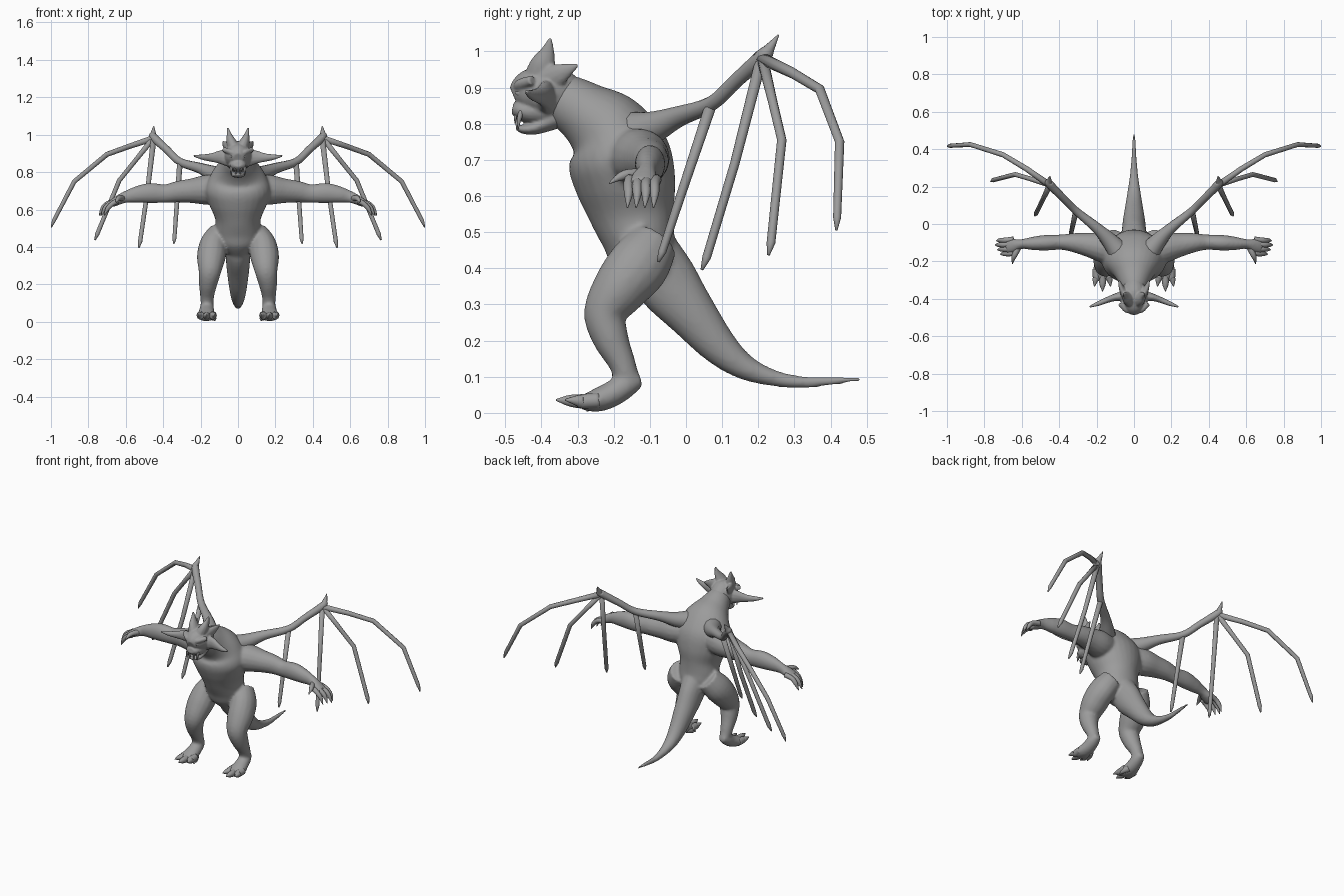
import bpy, bmesh, math
from mathutils import Vector

X, Y = Vector((1, 0, 0)), Vector((0, 1, 0))
skin = bpy.data.materials.new("grey skin")
skin.diffuse_color = (0.33, 0.33, 0.33, 1)


def spline(pts, steps):
    """Catmull-Rom through points of (x, y, z, radius, radius)."""
    out = []
    for i in range(len(pts) - 1):
        p0, p1, p2, p3 = (pts[min(max(j, 0), len(pts) - 1)] for j in range(i - 1, i + 3))
        for k in range(steps):
            t = k / steps
            out.append([0.5 * (2 * b + (c - a) * t + (2 * a - 5 * b + 4 * c - d) * t * t
                               + (3 * b - a - 3 * c + d) * t ** 3)
                        for a, b, c, d in zip(p0, p1, p2, p3)])
    return out + [list(pts[-1])]


def tube(bm, pts, side=X, s=1, sides=16, steps=5):
    """Closed tube; s = -1 builds the mirrored copy."""
    pts = [tuple(p) if len(p) == 5 else tuple(p) + (p[3],) for p in pts]
    pts = spline(pts, steps) if steps > 1 else pts
    cs = [Vector(p[:3]) for p in pts]
    rings = []
    for i, p in enumerate(pts):
        t = (cs[min(i + 1, len(cs) - 1)] - cs[max(i - 1, 0)]).normalized()
        u = (side - t * side.dot(t)).normalized()
        v = t.cross(u)
        ring = []
        for k in range(sides):
            a = 2 * math.pi * k / sides
            q = cs[i] + u * math.cos(a) * max(p[3], .001) + v * math.sin(a) * max(p[4], .001)
            ring.append(bm.verts.new((q.x * s, q.y, q.z)))
        rings.append(ring)
    faces = [bm.faces.new(rings[0][::-1]), bm.faces.new(rings[-1])]
    for a, b in zip(rings, rings[1:]):
        for k in range(sides):
            n = (k + 1) % sides
            faces.append(bm.faces.new((a[k], a[n], b[n], b[k])))
    if s < 0:
        bmesh.ops.reverse_faces(bm, faces=faces)


def finish(bm, name, voxel=0, smooth=0):
    me = bpy.data.meshes.new(name)
    bm.to_mesh(me)
    bm.free()
    me.materials.append(skin)
    ob = bpy.data.objects.new(name, me)
    bpy.context.collection.objects.link(ob)
    me.polygons.foreach_set("use_smooth", [True] * len(me.polygons))
    if voxel:
        r = ob.modifiers.new("blend", 'REMESH')
        r.mode, r.voxel_size, r.use_smooth_shade = 'VOXEL', voxel, True
        m = ob.modifiers.new("soften", 'SMOOTH')
        m.factor, m.iterations = 0.5, smooth
    return ob


# Body: torso, neck, tail, arms and legs blended together
bm = bmesh.new()
tube(bm, [(0, -.10, .36, .05, .05), (0, -.115, .42, .105, .09), (0, -.13, .48, .12, .10),
          (0, -.148, .55, .122, .118), (0, -.165, .63, .155, .138), (0, -.187, .71, .175, .143),
          (0, -.22, .78, .145, .118), (0, -.28, .83, .098, .088), (0, -.34, .865, .07, .073),
          (0, -.39, .88, .05, .05)], sides=28)
tube(bm, [(0, -.11, .46, .08, .08), (0, -.055, .365, .068, .088), (0, .015, .275, .06, .07),
          (0, .09, .185, .048, .052), (0, .16, .128, .037, .036), (0, .24, .097, .025, .023),
          (0, .32, .085, .017), (0, .40, .088, .012), (0, .484, .094, .007)], sides=20)
for s in (1, -1):
    # arm, with shoulder and forearm bulges
    tube(bm, [(.08, -.15, .71, .08), (.17, -.125, .705, .08), (.25, -.11, .70, .064, .066),
              (.32, -.10, .695, .052, .058), (.39, -.097, .685, .041, .05),
              (.47, -.10, .688, .042, .054), (.54, -.104, .68, .036, .045),
              (.60, -.107, .667, .026, .032), (.64, -.115, .65, .037, .026),
              (.68, -.12, .63, .04, .02)], Y, s)
    # leg down to the heel
    tube(bm, [(.09, -.09, .47, .07), (.13, -.13, .41, .075, .085), (.143, -.182, .345, .077, .077),
              (.15, -.223, .275, .062, .06), (.16, -.208, .205, .05, .05),
              (.165, -.178, .14, .038, .038), (.165, -.16, .085, .034, .034)], X, s)
    # foot
    tube(bm, [(.165, -.125, .092, .02), (.166, -.16, .08, .036, .034), (.168, -.205, .052, .042, .036),
              (.17, -.25, .034, .05, .032), (.17, -.295, .028, .048, .018)], X, s)
finish(bm, "body", .008, 6)

# Hands and feet: clawed digits
for s, label in ((1, "left"), (-1, "right")):
    bm = bmesh.new()
    for i in range(4):
        y = -.087 - .024 * i
        tip = (.735, .742, .73, .715)[i]
        tube(bm, [(.645, y + .004, .645, .016), (tip - .045, y, .632, .014), (tip - .018, y, .605, .012),
                  (tip, y - .003, .568, .002)], Y, s, 10, 4)
    tube(bm, [(.615, -.12, .66, .016), (.635, -.16, .66, .015), (.645, -.185, .652, .011),
              (.65, -.212, .635, .002)], X, s, 10, 4)
    finish(bm, label + "_fingers")
    bm = bmesh.new()
    for x0, x1, y1 in ((.135, .125, -.335), (.168, .168, -.36), (.2, .212, -.335)):
        tube(bm, [(x0, -.24, .035, .022), (x0, -.285, .032, .021), ((x0 + x1) / 2, y1 + .035, .034, .016),
                  (x1, y1, .036, .002)], X, s, 10, 4)
    tube(bm, [(.145, -.22, .03, .02), (.13, -.245, .02, .015), (.122, -.275, .006, .002)], X, s, 10, 4)
    finish(bm, label + "_toes")

# Wing frames: arm, thumb spike and long thin fingers
for s, label in ((1, "left"), (-1, "right")):
    bm = bmesh.new()
    tube(bm, [(.08, -.15, .775, .06), (.13, -.09, .79, .045), (.20, -.02, .82, .029),
              (.31, .07, .855, .021), (.38, .14, .92, .02), (.45, .212, .985, .022),
              (.453, .232, 1.01, .014), (.45, .256, 1.046, .002)], Y, s, 12, 4)
    for path in (((.44, .20, .985, .018), (.575, .295, .94, .015), (.70, .37, .895, .014),
                  (.875, .425, .75, .013), (.985, .418, .54, .011), (.998, .416, .505, .003)),
                 ((.45, .21, .985, .016), (.55, .24, .86, .013), (.635, .265, .755, .013),
                  (.752, .235, .47, .012), (.765, .228, .437, .004)),
                 ((.45, .21, .985, .016), (.485, .135, .69, .013), (.523, .057, .43, .012),
                  (.53, .044, .396, .004)),
                 ((.31, .07, .855, .016), (.327, -.005, .63, .013), (.34, -.066, .445, .011),
                  (.343, -.077, .418, .004))):
        tube(bm, path, Y, s, 10, 1)
    finish(bm, label + "_wing")

# Head: skull, muzzle, jaw, brow and horned frill
bm = bmesh.new()
tube(bm, [(0, -.31, .87, .05, .055), (0, -.37, .885, .075, .08), (0, -.42, .888, .07, .068),
          (0, -.455, .88, .05, .052), (0, -.475, .872, .026, .03)], sides=24)
tube(bm, [(0, -.37, .84, .05, .045), (0, -.43, .835, .05, .036), (0, -.465, .84, .04, .026),
          (0, -.48, .843, .022, .014)], sides=20)
tube(bm, [(0, -.36, .82, .045, .035), (0, -.415, .79, .04, .02), (0, -.45, .785, .03, .013),
          (0, -.47, .79, .014, .006)], sides=20)
for s in (1, -1):
    # top horn, back spike, side horn, brow
    tube(bm, [(.02, -.405, .925, .035, .045), (.037, -.395, .965, .026, .036), (.047, -.383, 1.0, .014, .02),
              (.055, -.375, 1.038, .004)], X, s, 12)
    tube(bm, [(.04, -.38, .92, .03, .045), (.065, -.345, .94, .016, .028),
              (.082, -.298, .963, .004)], X, s, 12)
    tube(bm, [(.04, -.385, .875, .035, .05), (.09, -.39, .88, .022, .038), (.14, -.405, .878, .016, .024),
              (.19, -.425, .88, .013, .015), (.238, -.443, .888, .005)], Y, s, 12)
    tube(bm, [(.01, -.462, .895, .014), (.04, -.46, .908, .015), (.075, -.425, .92, .014)], Y, s, 10)
finish(bm, "head", .0045, 3)

# Eyes and teeth
bm = bmesh.new()
for s in (1, -1):
    tube(bm, [(.035 * s, -.44, .885, .01), (.035 * s, -.458, .885, .012), (.035 * s, -.472, .885, .004)], sides=12)
finish(bm, "eyes")
bm = bmesh.new()
for s in (1, -1):
    tube(bm, [(.036, -.455, .835, .008), (.037, -.462, .81, .006), (.035, -.465, .782, .001)], X, s, 8, 3)
    tube(bm, [(.012, -.463, .787, .005), (.012, -.468, .80, .004), (.012, -.47, .818, .001)], X, s, 8, 3)
    tube(bm, [(.02, -.468, .835, .006), (.02, -.472, .818, .004), (.02, -.473, .80, .001)], X, s, 8, 3)
finish(bm, "teeth")
